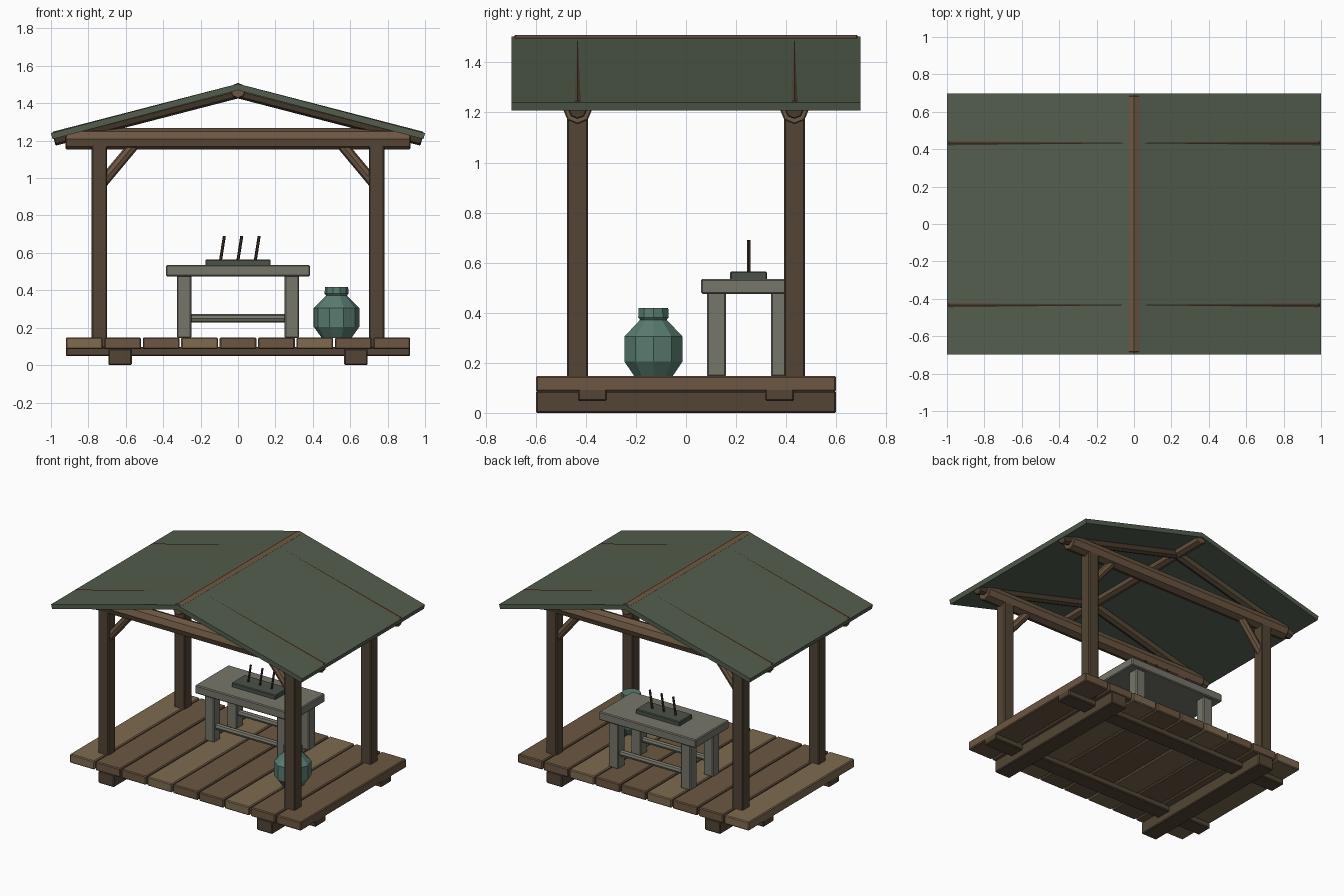
import bpy, bmesh, math
from mathutils import Vector, Matrix

if "Cube" in bpy.data.objects:
    bpy.data.objects.remove(bpy.data.objects["Cube"])


def material(name, rgb):
    m = bpy.data.materials.new(name)
    m.diffuse_color = (*rgb, 1)
    m.use_nodes = True
    m.node_tree.nodes["Principled BSDF"].inputs["Base Color"].default_value = m.diffuse_color
    return m


DARK = material("dark_wood", (0.085, 0.06, 0.035))
WOOD = material("wood", (0.15, 0.095, 0.055))
LIGHT = material("light_wood", (0.21, 0.145, 0.08))
ROOF = material("roof_green", (0.085, 0.11, 0.075))
STONE = material("stone", (0.18, 0.18, 0.145))
TRAY = material("tray_green", (0.07, 0.085, 0.065))
ROD = material("rod_brown", (0.05, 0.032, 0.022))
JAR = material("jar_glaze", (0.10, 0.20, 0.16))


def finish(name, bm, mat, bevel=0.0):
    bmesh.ops.recalc_face_normals(bm, faces=bm.faces)
    me = bpy.data.meshes.new(name)
    bm.to_mesh(me)
    bm.free()
    me.materials.append(mat)
    ob = bpy.data.objects.new(name, me)
    bpy.context.collection.objects.link(ob)
    if bevel:
        mod = ob.modifiers.new("bevel", 'BEVEL')
        mod.width = bevel
        mod.segments = 1
        mod.limit_method = 'ANGLE'
        mod.angle_limit = math.radians(50)
    return ob


def box(name, x, y, z, mat, bevel=0.006):
    """Box from (min, max) ranges."""
    bm = bmesh.new()
    size = [r[1] - r[0] for r in (x, y, z)]
    mid = [(r[1] + r[0]) / 2 for r in (x, y, z)]
    bmesh.ops.create_cube(bm, size=1, matrix=Matrix.Translation(mid) @ Matrix.Diagonal((*size, 1)))
    return finish(name, bm, mat, bevel)


def pole(name, a, b, r, mat, sides=8, bevel=0.005):
    """Faceted log between two points, one edge facing up."""
    a, b = Vector(a), Vector(b)
    d = b - a
    rot = d.to_track_quat('Z', 'Y').to_matrix().to_4x4()
    bm = bmesh.new()
    bmesh.ops.create_cone(bm, cap_ends=True, segments=sides, radius1=r, radius2=r,
                          depth=d.length, matrix=Matrix.Translation((a + b) / 2) @ rot)
    return finish(name, bm, mat, bevel)


def around(c, w):
    return (c - w / 2, c + w / 2)


# Deck: planks, runners and cross battens
for i in range(9):
    box(f"deck_plank_{i + 1}", around((i - 4) * 0.2055, 0.196), (-0.6, 0.6), (0.085, 0.148),
        LIGHT if i % 3 == 0 else WOOD)
for s, side in ((-1, "left"), (1, "right")):
    box(f"{side}_runner", around(s * 0.63, 0.125), (-0.6, 0.6), (0, 0.088), DARK)
for s, end in ((-1, "front"), (1, "back")):
    box(f"{end}_batten", (-0.92, 0.92), around(s * 0.374, 0.116), (0.048, 0.098), DARK)

# Frame: posts, tie beams, braces, rafters
for sy, end in ((-1, "front"), (1, "back")):
    y = sy * 0.433
    pole(f"{end}_tie_beam", (-0.922, y, 1.21), (0.922, y, 1.21), 0.057, WOOD)
    for sx, side in ((-1, "left"), (1, "right")):
        box(f"{end}_{side}_post", around(sx * 0.741, 0.083), around(y, 0.083), (0.09, 1.2), DARK)
        pole(f"{end}_{side}_brace", (sx * 0.74, y, 0.957), (sx * 0.53, y, 1.209), 0.029, WOOD)
        pole(f"{end}_{side}_rafter", (sx * 0.985, y, 1.21), (0, y, 1.465), 0.038, DARK)
pole("ridge_pole", (0, -0.687, 1.467), (0, 0.687, 1.467), 0.042, WOOD)

# Roof slopes
for s, side in ((-1, "left"), (1, "right")):
    bm = bmesh.new()
    section = [(0, 1.504), (1, 1.24), (0.9915, 1.208), (0, 1.47)]
    face = bm.faces.new([bm.verts.new((s * x, -0.697, z)) for x, z in section])
    ext = bmesh.ops.extrude_face_region(bm, geom=[face])
    verts = [v for v in ext["geom"] if isinstance(v, bmesh.types.BMVert)]
    bmesh.ops.translate(bm, verts=verts, vec=(0, 1.394, 0))
    finish(f"{side}_roof_slope", bm, ROOF)

# Workbench: top, legs, stretchers
TY = 0.25
box("bench_top", (-0.385, 0.385), around(TY, 0.38), (0.475, 0.535), STONE)
for sy, end in ((-1, "front"), (1, "back")):
    y = TY + sy * 0.128
    for sx, side in ((-1, "left"), (1, "right")):
        box(f"bench_{end}_{side}_leg", around(sx * 0.288, 0.077), around(y, 0.077), (0.145, 0.48), STONE)
    pole(f"bench_{end}_stretcher", (-0.28, y, 0.25), (0.28, y, 0.25), 0.022, STONE, bevel=0)

# Tray with leaning rods
box("tray", (-0.175, 0.175), around(TY, 0.148), (0.53, 0.565), TRAY, 0.005)
for i in (-1, 0, 1):
    x = i * 0.093
    pole(f"tray_rod_{i + 2}", (x - 0.002, TY, 0.55), (x + 0.02, TY, 0.69), 0.008, ROD, 6, 0)

# Jar: lathed profile of (radius, height)
bm = bmesh.new()
N = 10
profile = [(0.08, 0.146), (0.122, 0.205), (0.122, 0.305), (0.056, 0.372), (0.064, 0.382), (0.062, 0.418)]
rings = []
for r, z in profile:
    rings.append([bm.verts.new((0.527 + r * math.cos(2 * math.pi * k / N),
                                -0.13 + r * math.sin(2 * math.pi * k / N), z)) for k in range(N)])
for lo, hi in zip(rings, rings[1:]):
    for k in range(N):
        bm.faces.new((lo[k], lo[(k + 1) % N], hi[(k + 1) % N], hi[k]))
bm.faces.new(rings[0])
bm.faces.new(rings[-1])
finish("jar", bm, JAR)
